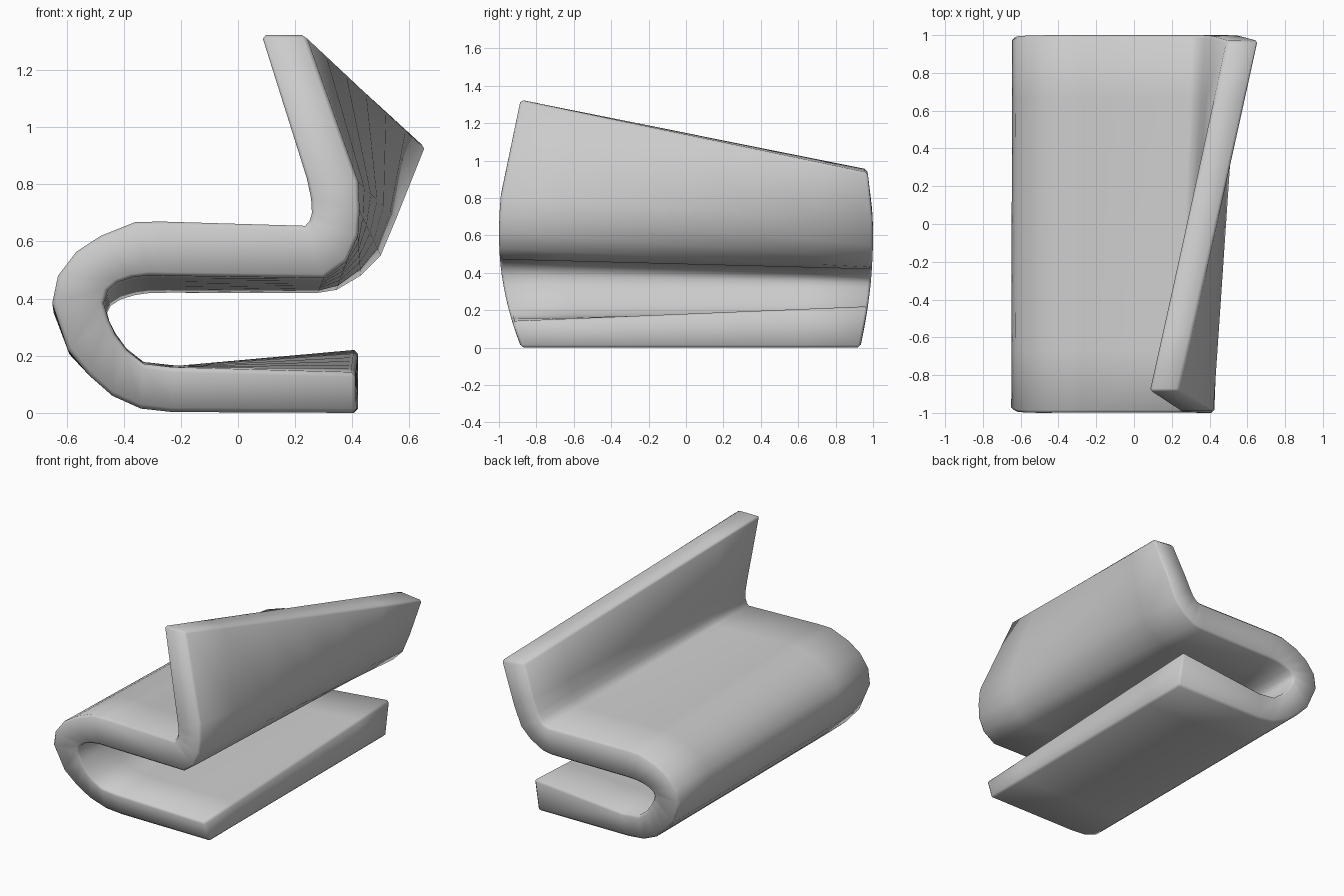
import bpy
import bmesh

if "Cube" in bpy.data.objects:
    bpy.data.objects.remove(bpy.data.objects["Cube"])

# Cross-section faces: "outer" runs under, around the left bend, over the shelf
# and up the lip; "inner" is the opposite side of the sheet, point for point.
low_bend = [(-.23, .003), (-.34, .015), (-.44, .06), (-.52, .13)]

front_outer = [(.415, 0)] + low_bend + [
    (-.595, .22), (-.65, .385), (-.63, .48), (-.565, .565), (-.48, .62), (-.36, .668), (-.27, .67),
    (.235, .655), (.25, .672), (.258, .70), (.255, .75), (.24, .82), (.08, 1.325)]
front_inner = [(.41, .142), (-.23, .16), (-.33, .172), (-.39, .22), (-.43, .275), (-.455, .33),
               (-.47, .385), (-.455, .43), (-.42, .458), (-.37, .475), (-.31, .482), (-.25, .48),
               (.30, .472), (.38, .53), (.42, .62), (.425, .71), (.42, .81), (.235, 1.325)]

back_outer = [(.42, 0)] + low_bend + [
    (-.59, .205), (-.645, .35), (-.625, .44), (-.56, .515), (-.48, .565), (-.36, .605), (-.27, .608),
    (.30, .60), (.33, .61), (.355, .635), (.377, .675), (.41, .75), (.495, .955)]
back_inner = [(.42, .222), (-.21, .165), (-.33, .178), (-.39, .225), (-.43, .28), (-.45, .32),
              (-.458, .35), (-.445, .375), (-.41, .397), (-.36, .412), (-.31, .419), (-.25, .42),
              (.28, .42), (.345, .43), (.43, .48), (.50, .55), (.555, .68), (.66, .935)]

front = front_outer + front_inner[::-1]
back = back_outer + back_inner[::-1]
N = len(front)
STEPS = 6


def front_y(z):
    return -1 + (.33 if z < .6 else .22) * (z - .6) ** 2


def back_y(z):
    return 1 - (.19 if z < .6 else .25) * (z - .6) ** 2


# Folded sheet: a twisted loft between the two end sections
bm = bmesh.new()
rings = []
for s in range(STEPS + 1):
    t = s / STEPS
    ring = []
    for (x0, z0), (x1, z1) in zip(front, back):
        y = front_y(z0) * (1 - t) + back_y(z1) * t
        ring.append(bm.verts.new((x0 + (x1 - x0) * t, y, z0 + (z1 - z0) * t)))
    rings.append(ring)
for a, b in zip(rings, rings[1:]):
    for i in range(N):
        j = (i + 1) % N
        bm.faces.new((a[i], a[j], b[j], b[i]))

# Bowed end faces, as a strip of quads across the sheet thickness
for ring in (rings[0], rings[-1]):
    for i in range(N // 2 - 1):
        bm.faces.new((ring[i], ring[i + 1], ring[N - 2 - i], ring[N - 1 - i]))
bmesh.ops.recalc_face_normals(bm, faces=bm.faces[:])

mesh = bpy.data.meshes.new("folded_sheet")
bm.to_mesh(mesh)
bm.free()
sheet = bpy.data.objects.new("folded_sheet", mesh)
bpy.context.collection.objects.link(sheet)

# Softened outer edges
bevel = sheet.modifiers.new("soft_edges", 'BEVEL')
bevel.limit_method = 'ANGLE'
bevel.angle_limit = 1.05
bevel.width = .014
bevel.segments = 1

bpy.context.view_layer.objects.active = sheet
sheet.select_set(True)
bpy.ops.object.shade_smooth()
